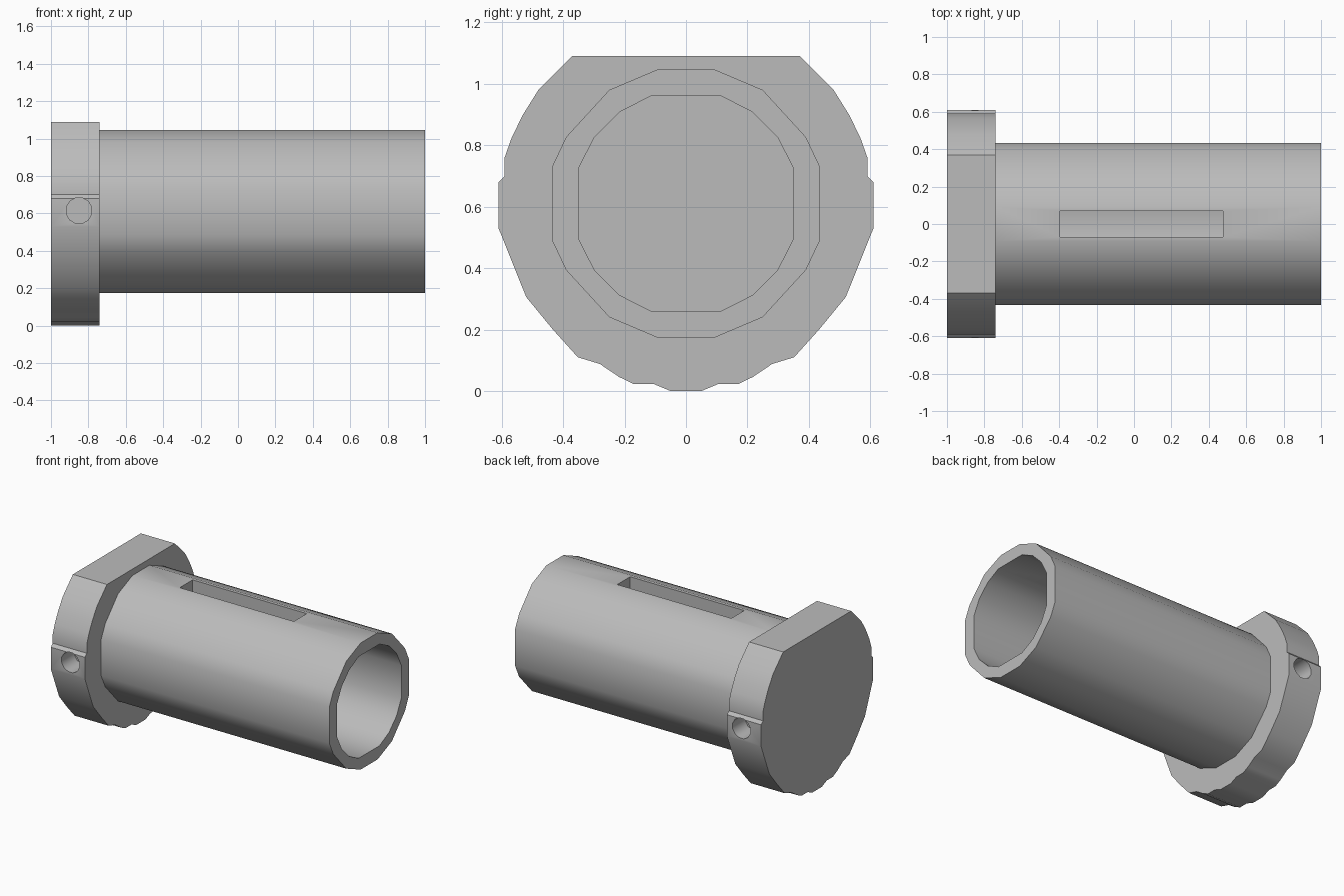
import bpy, bmesh, math

if "Cube" in bpy.data.objects:
    bpy.data.objects.remove(bpy.data.objects["Cube"], do_unlink=True)

AXIS_Z = 0.61
FLANGE_X = -0.74

steel = bpy.data.materials.new("grey steel")
steel.use_nodes = True
colour = (0.5, 0.5, 0.5, 1)
steel.diffuse_color = colour
steel.node_tree.nodes["Principled BSDF"].inputs["Base Color"].default_value = colour


def mirrored(half):
    """Close a right-hand half outline, listed top to bottom."""
    return half + [(-y, z) for y, z in reversed(half)]


def polar(points):
    """Turn (degrees, radius) pairs into outline points about the bore axis."""
    return [(r * math.cos(math.radians(a)), AXIS_Z + r * math.sin(math.radians(a)))
            for a, r in points]


def make_object(name, bm):
    bmesh.ops.recalc_face_normals(bm, faces=bm.faces)
    mesh = bpy.data.meshes.new(name)
    bm.to_mesh(mesh)
    bm.free()
    mesh.materials.append(steel)
    ob = bpy.data.objects.new(name, mesh)
    bpy.context.collection.objects.link(ob)
    return ob


def prism(name, outline, x0, x1):
    """Extrude an outline along the x axis."""
    bm = bmesh.new()
    face = bm.faces.new([bm.verts.new((x0, y, z)) for y, z in outline])
    result = bmesh.ops.extrude_face_region(bm, geom=[face])
    verts = [v for v in result["geom"] if isinstance(v, bmesh.types.BMVert)]
    bmesh.ops.translate(bm, verts=verts, vec=(x1 - x0, 0, 0))
    # Keep both end caps so the solid is closed
    if not face.is_valid or len(bm.faces) < len(outline) + 2:
        bmesh.ops.holes_fill(bm, edges=[e for e in bm.edges if e.is_boundary])
    return make_object(name, bm)


def cut(target, cutter):
    mod = target.modifiers.new("cut", "BOOLEAN")
    mod.operation = "DIFFERENCE"
    mod.solver = "EXACT"
    mod.object = cutter
    bpy.context.view_layer.objects.active = target
    bpy.ops.object.modifier_apply(modifier=mod.name)
    bpy.data.objects.remove(cutter, do_unlink=True)


# Flange: flat on top, faceted round the sides and bottom
flange = prism("flange", mirrored([
    (0.37, 1.09), (0.48, 0.98), (0.53, 0.90), (0.567, 0.825), (0.59, 0.76),
    (0.59, 0.70), (0.61, 0.68), (0.61, 0.53), (0.52, 0.306), (0.433, 0.20),
    (0.352, 0.11), (0.28, 0.088), (0.218, 0.046), (0.17, 0.023),
    (0.105, 0.023), (0.05, 0.0)]), -1, FLANGE_X)

# Blind screw holes on both sides of the flange
for side in (-1, 1):
    bm = bmesh.new()
    bmesh.ops.create_cone(bm, cap_ends=True, segments=12, radius1=0.07,
                          radius2=0.07, depth=0.3)
    hole = make_object("hole_cutter", bm)
    hole.rotation_euler.x = math.pi / 2
    hole.rotation_euler.y = math.radians(15)
    hole.location = (-0.85, side * 0.62, AXIS_Z + 0.005)
    hole.hide_render = True
    cut(flange, hole)

# Sleeve: outer barrel less the bore
upper = [(78, 0.446), (56, 0.446), (29, 0.446), (16, 0.451)]
sleeve = prism("sleeve", mirrored(polar(upper + [(-a, r) for a, r in reversed(upper)])),
               FLANGE_X, 1)
bore_angles = (72, 54, 36, 18, -18, -36, -54, -72)
bore = prism("bore_cutter", mirrored(polar([(a, 0.368) for a in bore_angles])),
             FLANGE_X - 0.1, 1.1)
bore.hide_render = True
cut(sleeve, bore)

# Long key slot through the top wall
slot = prism("slot_cutter", [(-0.07, 0.85), (0.07, 0.85), (0.07, 1.2), (-0.07, 1.2)],
             -0.395, 0.475)
slot.hide_render = True
cut(sleeve, slot)

# Smooth shading with crisp rims
for ob in (flange, sleeve):
    bpy.ops.object.select_all(action="DESELECT")
    ob.select_set(True)
    bpy.context.view_layer.objects.active = ob
    bpy.ops.object.shade_smooth_by_angle(angle=math.radians(40))
